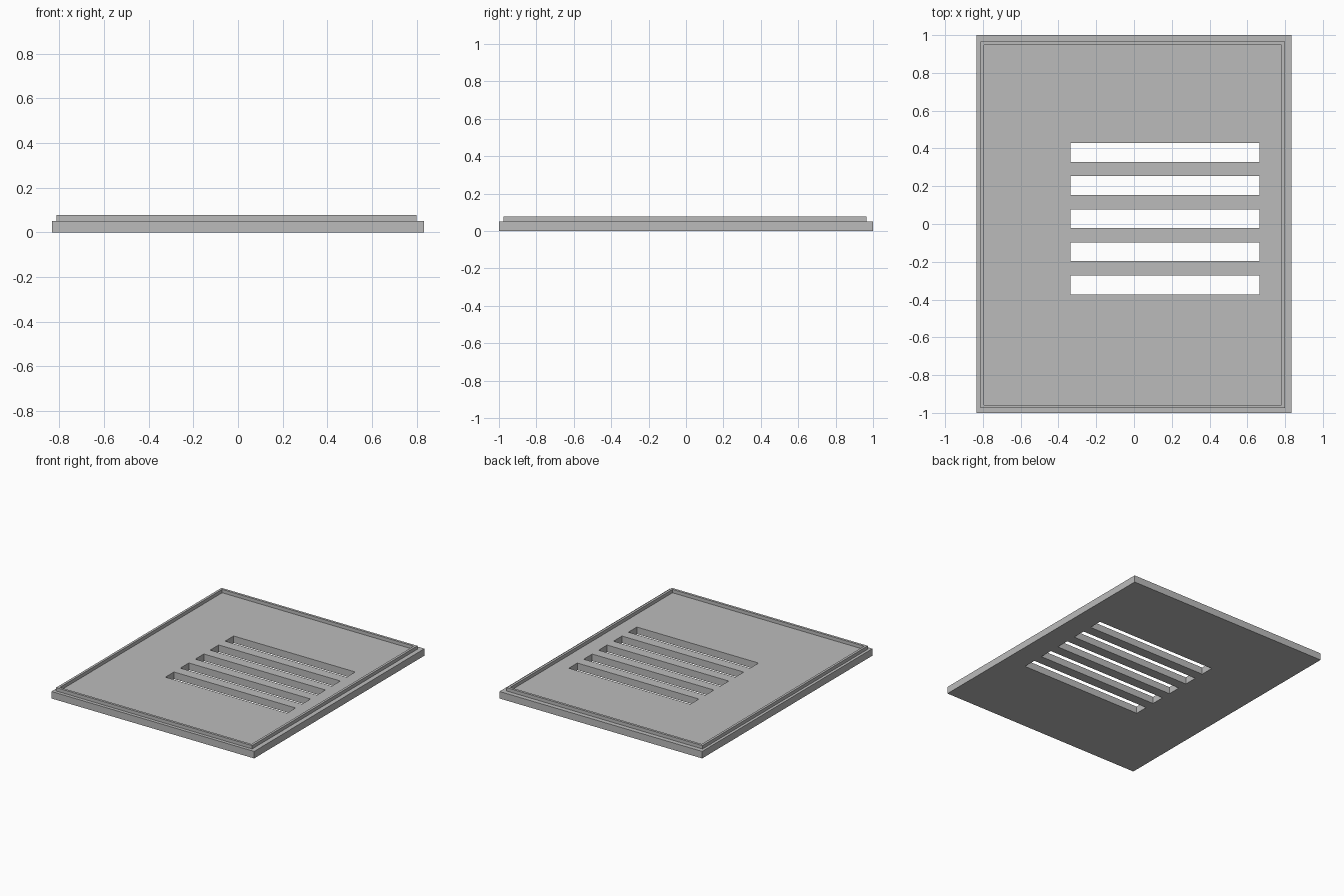
import bpy
import bmesh
from mathutils import Matrix, Vector

if "Cube" in bpy.data.objects:
    bpy.data.objects.remove(bpy.data.objects["Cube"], do_unlink=True)

# Material
grey = bpy.data.materials.new("plain grey")
grey.use_nodes = True
colour = (0.5, 0.5, 0.5, 1.0)
grey.diffuse_color = colour
grey.node_tree.nodes["Principled BSDF"].inputs["Base Color"].default_value = colour


def boxes(name, corner_pairs):
    """One object made of boxes, each given by its low and high corner."""
    bm = bmesh.new()
    for low, high in corner_pairs:
        low, high = Vector(low), Vector(high)
        place = Matrix.Translation((low + high) / 2) @ Matrix.Diagonal((*(high - low), 1))
        bmesh.ops.create_cube(bm, size=1, matrix=place)
    mesh = bpy.data.meshes.new(name)
    bm.to_mesh(mesh)
    bm.free()
    mesh.materials.append(grey)
    obj = bpy.data.objects.new(name, mesh)
    bpy.context.collection.objects.link(obj)
    return obj


def cut(obj, cutter):
    """Subtract the cutter, keep the resulting mesh and drop the cutter."""
    mod = obj.modifiers.new("cut", "BOOLEAN")
    mod.operation = "DIFFERENCE"
    mod.solver = "EXACT"
    mod.object = cutter
    cutter.hide_render = True
    bpy.context.view_layer.update()
    result = bpy.data.meshes.new_from_object(
        obj.evaluated_get(bpy.context.evaluated_depsgraph_get()))
    obj.modifiers.clear()
    obj.data = result
    result.name = obj.name
    bpy.data.objects.remove(cutter, do_unlink=True)


# Base plate with five vent slots
half_x, half_y, thick = 0.833, 1.0, 0.052
plate = boxes("base_plate", [((-half_x, -half_y, 0), (half_x, half_y, thick))])
slots = []
for i in range(5):
    y = 0.378 - 0.175 * i
    slots.append(((-0.336, y - 0.05, -0.1), (0.664, y + 0.05, 0.2)))
cut(plate, boxes("slot_cutter", slots))

# Thin raised rim, slightly off centre
x0, x1, y0, y1, top, wall = -0.812, 0.799, -0.975, 0.966, 0.077, 0.018
rim = boxes("raised_rim", [((x0, y0, thick), (x1, y1, top))])
cut(rim, boxes("rim_cutter", [((x0 + wall, y0 + wall, 0), (x1 - wall, y1 - wall, 0.2))]))
